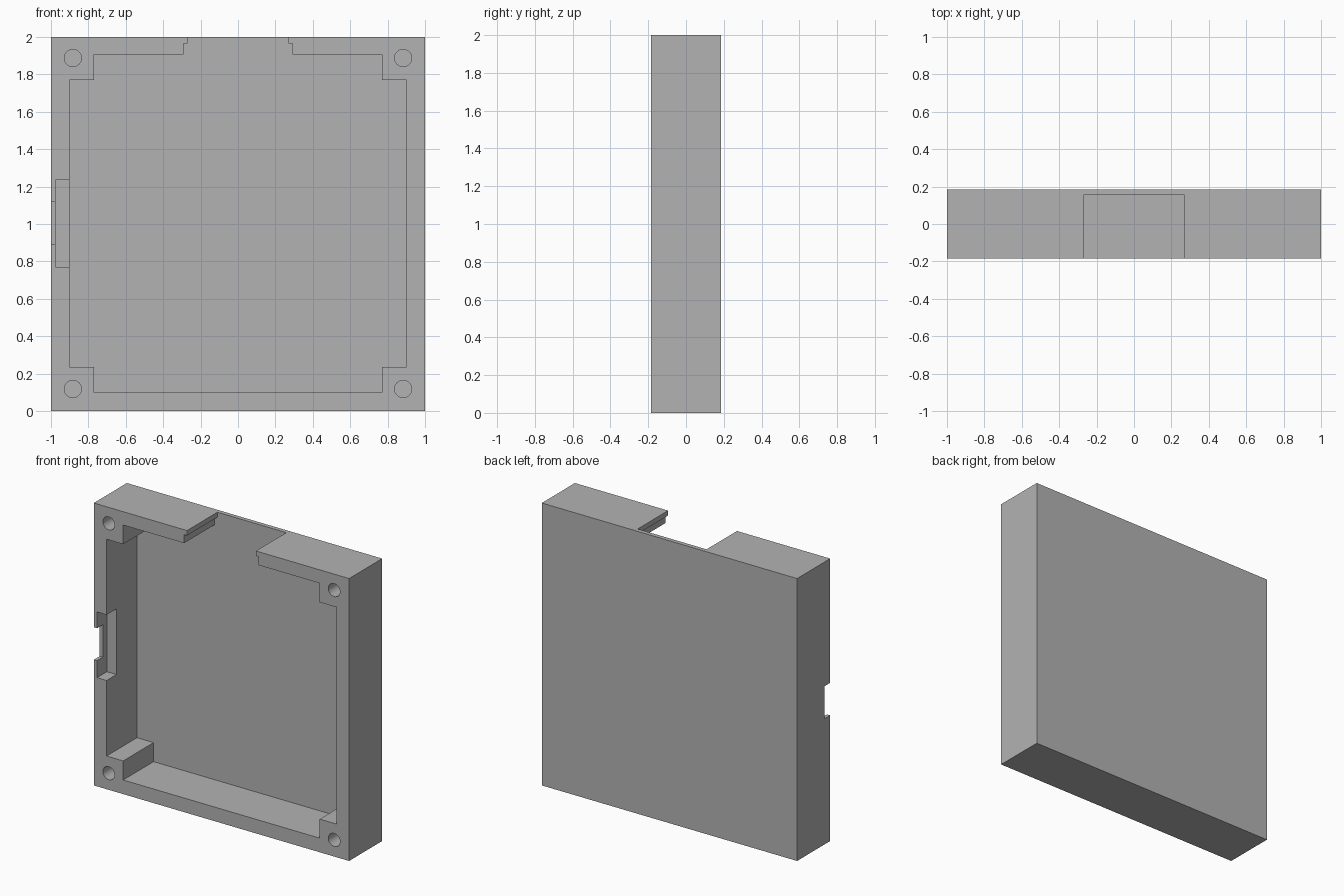
import bpy
import bmesh
from mathutils import Matrix, Vector

cube = bpy.data.objects.get("Cube")
if cube:
    bpy.data.objects.remove(cube, do_unlink=True)

FRONT, BACK, FLOOR = -0.185, 0.185, 0.155
OUT = -0.4  # cutters start in front of the rim

grey = bpy.data.materials.new("plain grey")
grey.use_nodes = True
colour = (0.45, 0.45, 0.45, 1)
grey.diffuse_color = colour
grey.node_tree.nodes["Principled BSDF"].inputs["Base Color"].default_value = colour


def finish(name, bm):
    bmesh.ops.recalc_face_normals(bm, faces=bm.faces)
    mesh = bpy.data.meshes.new(name)
    bm.to_mesh(mesh)
    bm.free()
    mesh.materials.append(grey)
    obj = bpy.data.objects.new(name, mesh)
    bpy.context.collection.objects.link(obj)
    return obj


def prism(name, outline, y0, y1):
    """Extrude an x-z outline from y0 to y1."""
    bm = bmesh.new()
    face = bm.faces.new([bm.verts.new((x, y0, z)) for x, z in outline])
    moved = bmesh.ops.extrude_face_region(bm, geom=[face])["geom"]
    bmesh.ops.translate(bm, vec=(0, y1 - y0, 0),
                        verts=[v for v in moved if isinstance(v, bmesh.types.BMVert)])
    return finish(name, bm)


def box(name, x0, x1, z0, z1, y0, y1):
    return prism(name, [(x0, z0), (x1, z0), (x1, z1), (x0, z1)], y0, y1)


def rod(name, x, z, radius, y0, y1):
    bm = bmesh.new()
    place = Matrix.Translation(Vector((x, (y0 + y1) / 2, z))) @ Matrix.Rotation(1.5707963, 4, "X")
    bmesh.ops.create_cone(bm, cap_ends=True, segments=32, radius1=radius,
                          radius2=radius, depth=y1 - y0, matrix=place)
    return finish(name, bm)


# Solid case block
case = box("case_tray", -1, 1, 0, 2, FRONT, BACK)

# Cavity with corner posts and a stepped opening through the top wall
half = [(0.77, 0.1), (0.77, 0.235), (0.9, 0.235), (0.9, 1.77), (0.77, 1.77),
        (0.77, 1.905), (0.292, 1.905), (0.292, 1.965), (0.27, 1.965), (0.27, 2.2)]
outline = half + [(-x, z) for x, z in reversed(half)]
cutters = [prism("cavity_cutter", outline, OUT, FLOOR)]

# Side port: wide inner pocket and a narrow slot through the outer skin
cutters.append(box("port_pocket_cutter", -0.975, -0.8, 0.77, 1.235, OUT, -0.075))
cutters.append(box("port_slot_cutter", -1.2, -0.93, 0.89, 1.12, OUT, -0.12))

# Blind screw holes in the corner posts
for x in (-0.883, 0.883):
    for z in (0.118, 1.887):
        cutters.append(rod("screw_hole_cutter", x, z, 0.046, OUT, 0.1))

for cutter in cutters:
    cutter.hide_render = True
    mod = case.modifiers.new(cutter.name, "BOOLEAN")
    mod.operation = "DIFFERENCE"
    mod.solver = "EXACT"
    mod.object = cutter

# Bake the cuts and discard the cutters
bpy.context.view_layer.update()
graph = bpy.context.evaluated_depsgraph_get()
cut_mesh = bpy.data.meshes.new_from_object(case.evaluated_get(graph))
case.modifiers.clear()
case.data = cut_mesh
for cutter in cutters:
    bpy.data.objects.remove(cutter, do_unlink=True)

# Smooth hole walls, sharp edges elsewhere
bpy.ops.object.select_all(action="DESELECT")
case.select_set(True)
bpy.context.view_layer.objects.active = case
bpy.ops.object.shade_smooth_by_angle()
